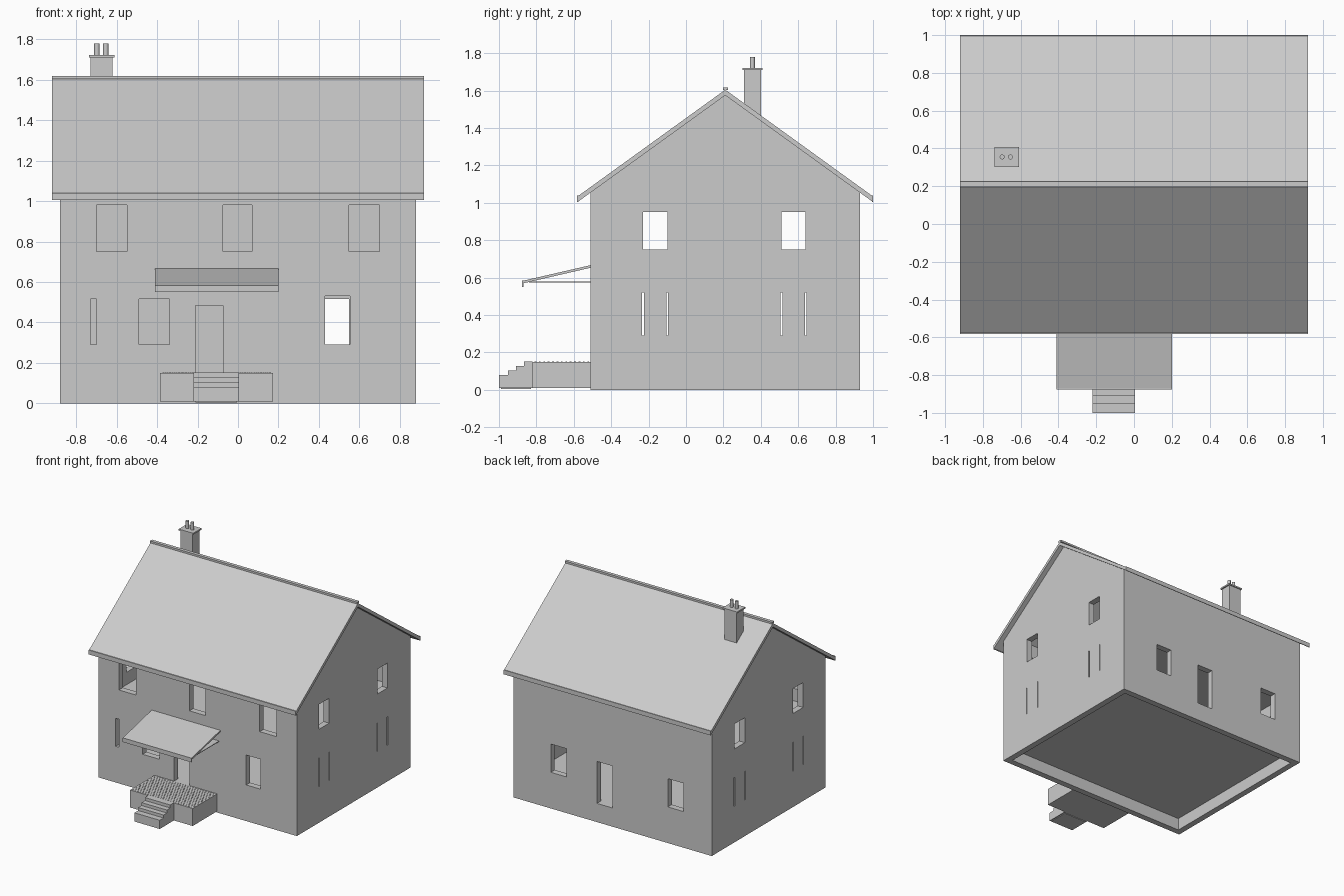
import bpy, bmesh, math
from mathutils import Matrix, Vector

if "Cube" in bpy.data.objects:
    bpy.data.objects.remove(bpy.data.objects["Cube"])


def finish(bm, name):
    bmesh.ops.recalc_face_normals(bm, faces=bm.faces)
    me = bpy.data.meshes.new(name)
    bm.to_mesh(me)
    bm.free()
    ob = bpy.data.objects.new(name, me)
    bpy.context.collection.objects.link(ob)
    return ob


def add_box(bm, x0, x1, y0, y1, z0, z1):
    m = Matrix.LocRotScale(Vector(((x0 + x1) / 2, (y0 + y1) / 2, (z0 + z1) / 2)), None,
                           Vector((x1 - x0, y1 - y0, z1 - z0)))
    bmesh.ops.create_cube(bm, size=1, matrix=m)


def boxes(name, *specs):
    bm = bmesh.new()
    for s in specs:
        add_box(bm, *s)
    return finish(bm, name)


def prism(name, yz, x0, x1):
    """Extrude a side profile of (y, z) points along x."""
    bm = bmesh.new()
    f = bm.faces.new([bm.verts.new((x0, y, z)) for y, z in yz])
    r = bmesh.ops.extrude_face_region(bm, geom=[f])
    bmesh.ops.translate(bm, vec=(x1 - x0, 0, 0),
                        verts=[v for v in r["geom"] if isinstance(v, bmesh.types.BMVert)])
    return finish(bm, name)


def cut(ob, cutter):
    mod = ob.modifiers.new("cut", "BOOLEAN")
    mod.operation = "DIFFERENCE"
    mod.solver = "EXACT"
    mod.object = cutter
    bpy.context.view_layer.objects.active = ob
    bpy.ops.object.modifier_apply(modifier=mod.name)
    bpy.data.objects.remove(cutter)


# Walls: gabled shell, hollow and open underneath
walls = prism("walls", [(-.51, 0), (.93, 0), (.93, 1.055), (.21, 1.575), (-.51, 1.055)], -.88, .88)
cut(walls, boxes("room_cutter", (-.83, .83, -.46, .88, -1, 3)))

# Window and door openings
front = [(x, x + w, .75, .98) for x, w in ((-.70, .15), (-.075, .145), (.55, .15))]
front += [(-.73, -.70, .29, .515), (-.49, -.34, .29, .515), (.43, .555, .29, .53),
          (-.21, -.075, .15, .485)]
back = [(.41, .55, .29, .517), (-.63, -.49, .29, .517), (0, .14, .15, .487)]
side = [(-.23, -.10, .75, .95), (.51, .64, .75, .95)]
side += [(y - .005, y + .005, .29, .52) for y in (-.23, -.10, .51, .64)]
holes = [(a, b, -.6, -.4, c, d) for a, b, c, d in front]
holes += [(a, b, .8, 1, c, d) for a, b, c, d in back]
for s in (-.9, .8):
    holes += [(s, s + .1, a, b, c, d) for a, b, c, d in side]
cut(walls, boxes("opening_cutter", *holes))

# Floors inside
boxes("ground_floor", (-.83, .83, -.46, .88, .10, .148))
boxes("upper_floor", (-.83, .83, -.46, .88, .62, .65))

# Roof slopes, eave boards and ridge cap
prism("roof", [(-.575, 1.038), (.21, 1.605), (.995, 1.038), (.995, 1.008),
               (.21, 1.575), (-.575, 1.008)], -.92, .92)
boxes("eave_boards", (-.92, .92, -.582, -.575, 1.005, 1.04), (-.92, .92, .995, 1.0, 1.005, 1.04))
boxes("ridge_cap", (-.92, .92, .197, .224, 1.603, 1.618))

# Chimney with cap and two round pots
boxes("chimney", (-.73, -.62, .31, .40, 1.44, 1.71))
boxes("chimney_cap", (-.738, -.61, .302, .408, 1.71, 1.722))
bm = bmesh.new()
for x in (-.698, -.654):
    bmesh.ops.create_cone(bm, cap_ends=True, segments=24, radius1=.013, radius2=.013, depth=.06,
                          matrix=Matrix.Translation((x, .355, 1.75)))
pots = finish(bm, "chimney_pots")
bpy.context.view_layer.objects.active = pots
pots.select_set(True)
bpy.ops.object.shade_smooth_by_angle(angle=math.radians(40))

# Porch canopy: sloping sheet, front board, thin flat soffit
prism("canopy", [(-.51, .667), (-.87, .584), (-.87, .570), (-.51, .653)], -.41, .20)
boxes("canopy_front_board", (-.41, .20, -.877, -.87, .55, .584))
boxes("canopy_soffit", (-.40, .19, -.84, -.51, .574, .579))

# Porch platform with a studded top
boxes("porch_platform", (-.385, .172, -.82, -.51, .01, .15))
bm = bmesh.new()
for j in range(13):
    for i in range(24):
        x = -.37 + i * .0225 + (j % 2) * .011
        bmesh.ops.create_cone(bm, cap_ends=True, segments=8, radius1=.005, radius2=.004, depth=.003,
                              matrix=Matrix.Translation((x, -.805 + j * .0235, .151)))
finish(bm, "platform_studs")

# Porch steps
prism("porch_steps", [(-1, .01), (-1, .08), (-.952, .08), (-.952, .104), (-.91, .104), (-.91, .128),
                      (-.867, .128), (-.867, .152), (-.82, .152), (-.82, .01)], -.22, .005)

# Rest the model on the ground
boxes("step_base", (-.21, -.005, -.99, -.83, .005, .012))
